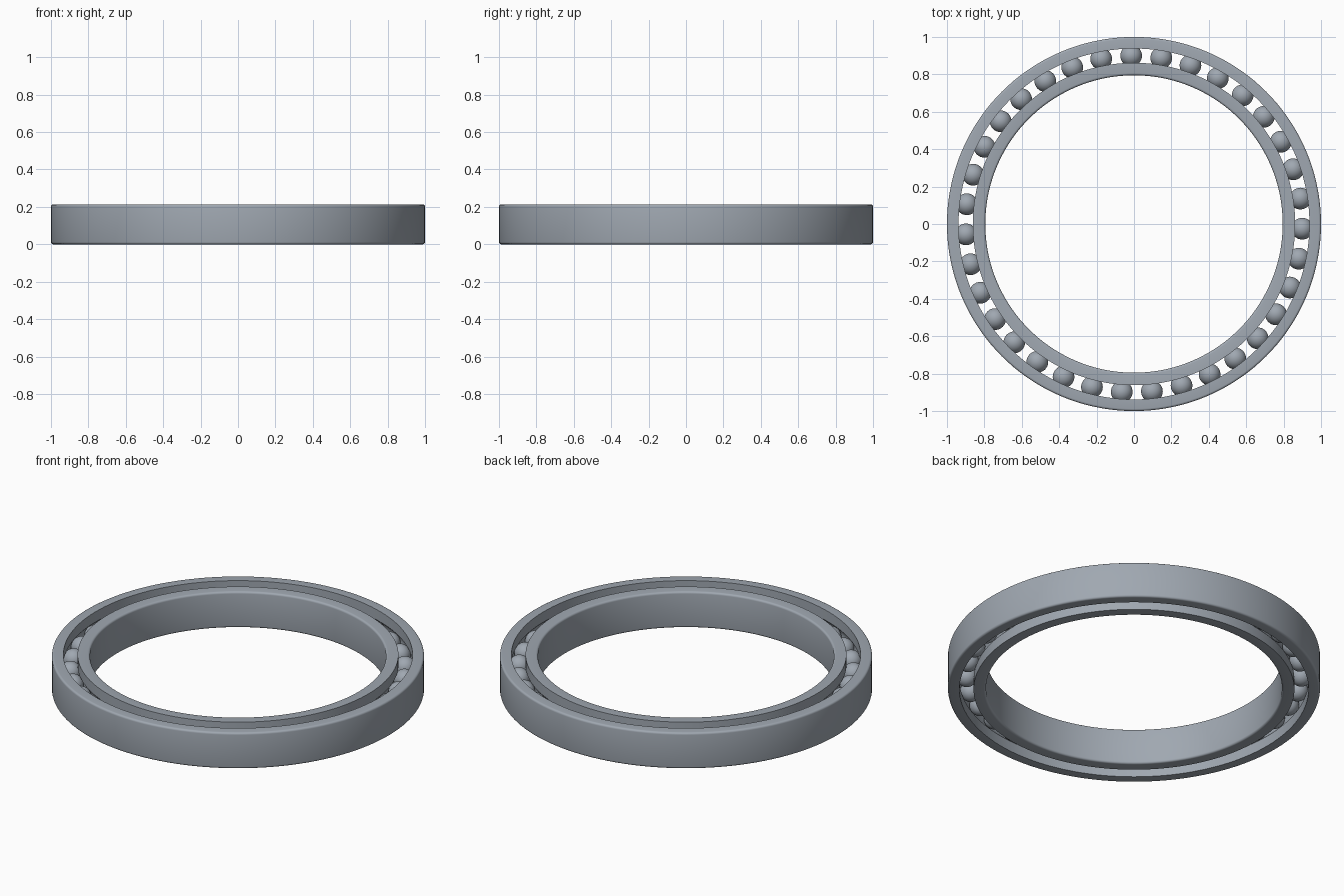
import bpy, bmesh
from math import sin, cos, asin, pi, tau, radians

cube = bpy.data.objects.get("Cube")
if cube:
    bpy.data.objects.remove(cube, do_unlink=True)

HEIGHT = 0.213
MID = HEIGHT / 2
PITCH = 0.9          # radius of the ball circle
BALL_R = 0.058
BALLS = 35
FILLET = 0.012
LAND = 0.038         # half the gap between the two rings
SEGMENTS = 144

steel = bpy.data.materials.new("blue_grey_steel")
steel.use_nodes = True
colour = (0.35, 0.39, 0.44, 1)
steel.diffuse_color = colour
steel.node_tree.nodes["Principled BSDF"].inputs["Base Color"].default_value = colour


def finish(name, bm):
    bmesh.ops.recalc_face_normals(bm, faces=bm.faces)
    mesh = bpy.data.meshes.new(name)
    bm.to_mesh(mesh)
    bm.free()
    mesh.materials.append(steel)
    obj = bpy.data.objects.new(name, mesh)
    bpy.context.collection.objects.link(obj)
    bpy.ops.object.select_all(action='DESELECT')
    obj.select_set(True)
    bpy.context.view_layer.objects.active = obj
    bpy.ops.object.shade_smooth_by_angle(angle=radians(25))
    return obj


def ring_profile(wall, side):
    """Closed section: filleted wall on one side, ball groove on the other."""
    pts = []
    # rounded corners of the plain wall, bottom then top
    for i in range(5):
        a = i / 4 * pi / 2
        pts.append((wall - side * FILLET * (1 - sin(a)), FILLET * (1 - cos(a))))
    pts += [(r, HEIGHT - z) for r, z in reversed(pts)]
    # raceway wall with its circular groove
    land = PITCH + side * LAND
    groove_r = BALL_R + 0.001
    half = pi / 2 - asin(LAND / groove_r)
    pts.append((land, HEIGHT))
    for i in range(13):
        a = half * (1 - i / 6)
        pts.append((PITCH + side * groove_r * cos(a), MID + groove_r * sin(a)))
    pts.append((land, 0))
    return pts


def make_ring(name, wall, side):
    bm = bmesh.new()
    profile = ring_profile(wall, side)
    loops = [[bm.verts.new((r * cos(tau * s / SEGMENTS), r * sin(tau * s / SEGMENTS), z))
              for r, z in profile] for s in range(SEGMENTS)]
    n = len(profile)
    for s in range(SEGMENTS):
        a, b = loops[s], loops[(s + 1) % SEGMENTS]
        for i in range(n):
            j = (i + 1) % n
            bm.faces.new((a[i], b[i], b[j], a[j]))
    return finish(name, bm)


make_ring("outer_ring", 1.0, 1)
make_ring("inner_ring", 0.795, -1)

# balls, all sharing one mesh
bm = bmesh.new()
bmesh.ops.create_uvsphere(bm, u_segments=32, v_segments=16, radius=BALL_R)
first = finish("ball", bm)
for k in range(BALLS):
    ball = first
    if k:
        ball = first.copy()
        bpy.context.collection.objects.link(ball)
    angle = radians(-1.6) + tau * k / BALLS
    ball.location = (PITCH * cos(angle), PITCH * sin(angle), MID)
